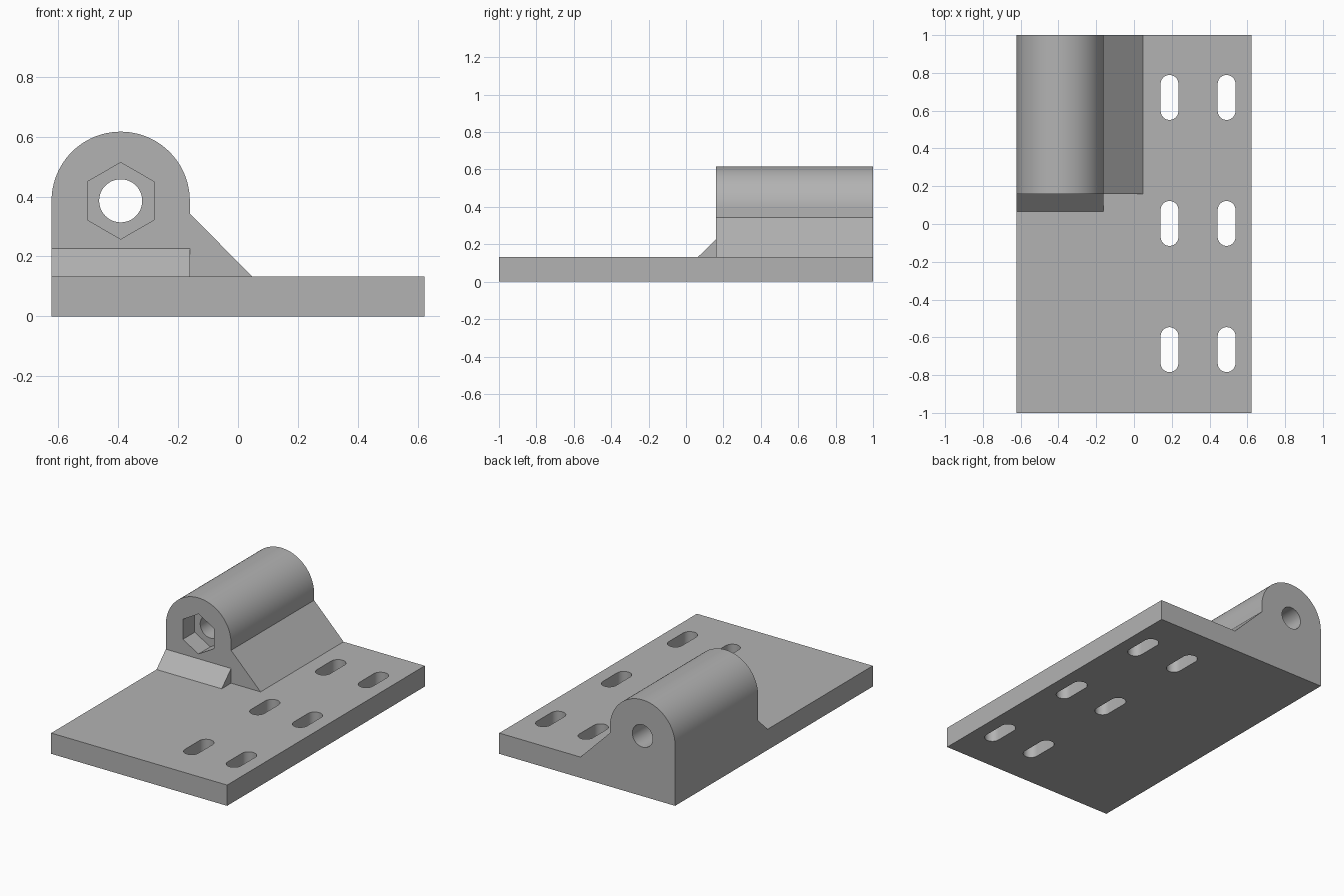
import bpy
import bmesh
from math import pi, sin, cos, radians
from mathutils import Vector

if "Cube" in bpy.data.objects:
    bpy.data.objects.remove(bpy.data.objects["Cube"])

# Main dimensions
HALF_W, HALF_L, PLATE = 0.623, 1.0, 0.133
AXIS_X, AXIS_Z, RADIUS = -0.392, 0.386, 0.231
FRONT_Y, POCKET = 0.16, 0.12
RIGHT_X = AXIS_X + RADIUS

grey = bpy.data.materials.new("plain grey")
grey.use_nodes = True
colour = (0.45, 0.45, 0.45, 1)
grey.diffuse_color = colour
grey.node_tree.nodes["Principled BSDF"].inputs["Base Color"].default_value = colour


def arc(cx, cy, r, start, end, steps):
    angles = [radians(start + (end - start) * i / steps) for i in range(steps + 1)]
    return [(cx + r * cos(a), cy + r * sin(a)) for a in angles]


def prism(name, profile, place, shift):
    """Extrude a flat profile, placed in space by a function, along shift."""
    bm = bmesh.new()
    face = bm.faces.new([bm.verts.new(place(u, v)) for u, v in profile])
    moved = bmesh.ops.extrude_face_region(bm, geom=[face])["geom"]
    bmesh.ops.translate(bm, vec=Vector(shift),
                        verts=[g for g in moved if isinstance(g, bmesh.types.BMVert)])
    bmesh.ops.recalc_face_normals(bm, faces=bm.faces[:])
    mesh = bpy.data.meshes.new(name)
    bm.to_mesh(mesh)
    bm.free()
    mesh.materials.append(grey)
    obj = bpy.data.objects.new(name, mesh)
    bpy.context.collection.objects.link(obj)
    return obj


def along_y(name, profile, y0, y1):
    return prism(name, profile, lambda x, z: (x, y0, z), (0, y1 - y0, 0))


def combine(target, tool, operation):
    mod = target.modifiers.new(operation.lower(), 'BOOLEAN')
    mod.operation, mod.solver, mod.object = operation, 'EXACT', tool
    bpy.context.view_layer.objects.active = target
    bpy.ops.object.modifier_apply(modifier=mod.name)
    bpy.data.objects.remove(tool)


# Base plate
bracket = along_y("hinge_bracket", [(-HALF_W, 0), (HALF_W, 0), (HALF_W, PLATE),
                                    (-HALF_W, PLATE)], -HALF_L, HALF_L)

# Round-topped housing with a sloping side gusset
outline = [(-HALF_W, 0), (0.048, 0), (0.048, PLATE), (RIGHT_X, 0.343)]
outline += arc(AXIS_X, AXIS_Z, RADIUS, 0, 180, 48)
combine(bracket, along_y("housing", outline, FRONT_Y, HALF_L), 'UNION')

# Front fillet wedge
wedge = [(0.065, 0), (0.3, 0), (0.3, 0.227), (FRONT_Y, 0.227), (0.065, PLATE)]
combine(bracket, prism("front_wedge", wedge, lambda y, z: (-HALF_W, y, z),
                       (RIGHT_X + HALF_W, 0, 0)), 'UNION')

# Pin bore and hexagonal nut pocket
bore = arc(AXIS_X, AXIS_Z, 0.072, 0, 360, 48)[:-1]
combine(bracket, along_y("bore_cutter", bore, 0, 1.2), 'DIFFERENCE')
nut = arc(AXIS_X, AXIS_Z, 0.128, 90, 450, 6)[:-1]
combine(bracket, along_y("nut_cutter", nut, 0, FRONT_Y + POCKET), 'DIFFERENCE')

# Mounting slots
for x in (0.188, 0.49):
    for y in (-0.665, 0.003, 0.67):
        slot = arc(x, y + 0.072, 0.047, 0, 180, 16) + arc(x, y - 0.072, 0.047, 180, 360, 16)
        combine(bracket, prism("slot_cutter", slot, lambda u, v: (u, v, -0.1),
                               (0, 0, 0.4)), 'DIFFERENCE')

# Smooth curved walls, sharp edges kept
bpy.ops.object.select_all(action='DESELECT')
bracket.select_set(True)
bpy.context.view_layer.objects.active = bracket
bpy.ops.object.shade_smooth_by_angle(angle=radians(25))
